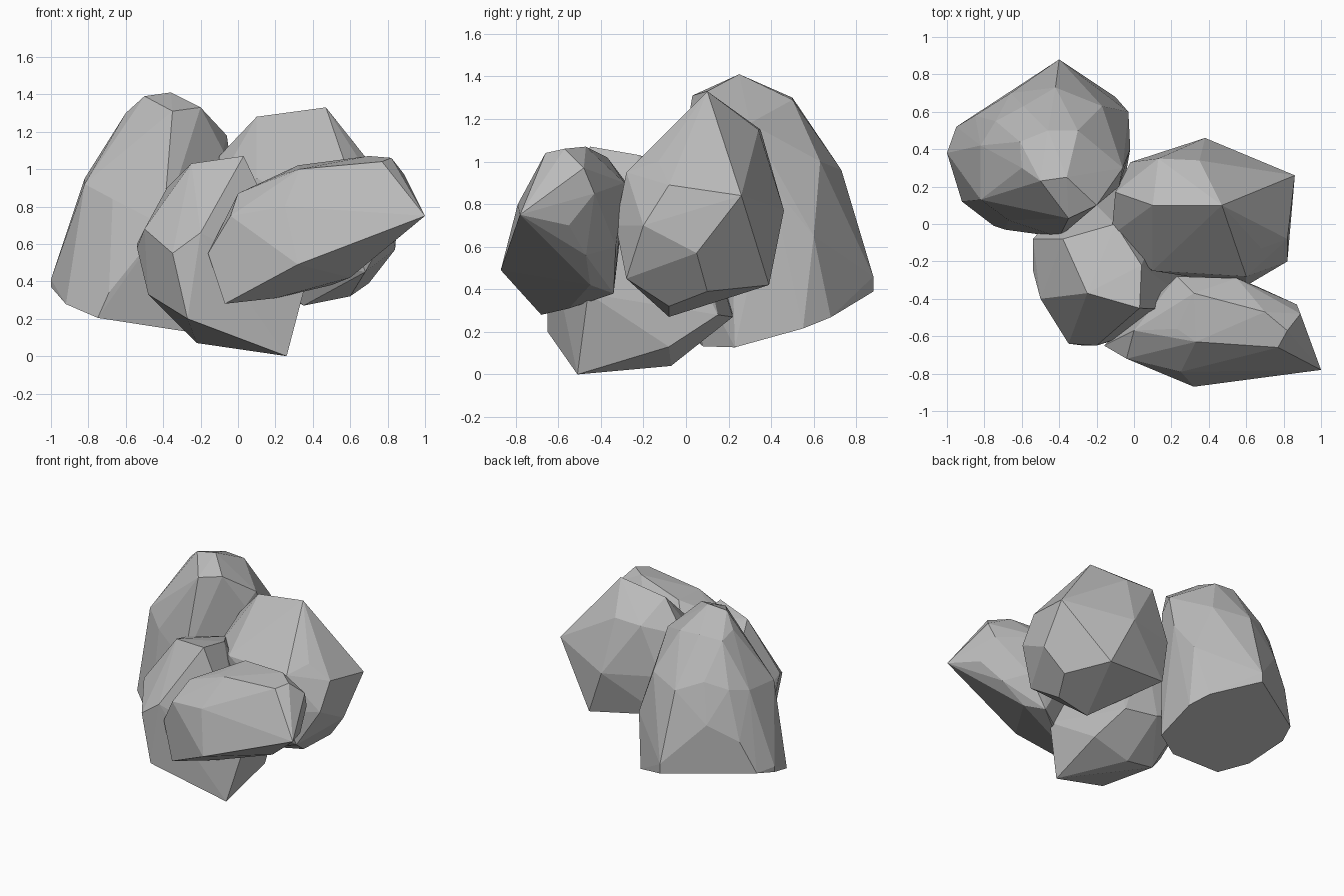
import bpy
import bmesh
import math
from mathutils import Vector


def remove_default_cube():
    cube = bpy.data.objects.get("Cube")
    if cube is not None:
        bpy.data.objects.remove(cube, do_unlink=True)


def make_material(name, colour):
    material = bpy.data.materials.new(name)
    material.use_nodes = True
    material.diffuse_color = colour
    shader = material.node_tree.nodes.get("Principled BSDF")
    shader.inputs["Base Color"].default_value = colour
    shader.inputs["Roughness"].default_value = .9
    return material


def make_rock(name, corners, material):
    """Wrap a faceted convex rock around its corner points."""
    mesh = bpy.data.meshes.new(name)
    builder = bmesh.new()
    for corner in corners:
        builder.verts.new(Vector(corner))

    hull = bmesh.ops.convex_hull(builder, input=builder.verts[:])
    leftover = set(hull["geom_interior"]) | set(hull["geom_unused"])
    inside = [item for item in leftover
              if isinstance(item, bmesh.types.BMVert) and item.is_valid]
    bmesh.ops.delete(builder, geom=inside, context="VERTS")

    # Merge nearly level triangles into broad stone facets
    bmesh.ops.dissolve_limit(builder, angle_limit=math.radians(3),
                             verts=builder.verts[:], edges=builder.edges[:])
    bmesh.ops.recalc_face_normals(builder, faces=builder.faces[:])
    builder.to_mesh(mesh)
    builder.free()

    mesh.materials.append(material)
    rock = bpy.data.objects.new(name, mesh)
    bpy.context.collection.objects.link(rock)
    return rock


def tilted_base(outline):
    """Lift a flat outline onto the sloping underside of the tall rock."""
    return [(x, y, .05 - .21 * x + .29 * y) for x, y in outline]


remove_default_cube()
stone_grey = make_material("stone grey", (.5, .5, .5, 1))

# Tall rock: flat tilted base, bulging flanks, rounded crown
tall_base = tilted_base([
    (-1, .38), (-.92, .12), (-.75, -.01), (-.28, .08), (-.05, .23),
    (-.03, .55), (-.1, .68), (-.4, .88), (-.95, .52),
])
tall_front_flank = [
    (-.82, .13, .92), (-.69, -.03, .34), (-.67, .02, .84), (-.4, -.07, .7),
    (-.02, .4, .9), (-.03, .6, .65), (-1, .38, .41),
]
tall_back_flank = [
    (-.4, .88, .46), (-.53, .78, .65), (-.66, .7, .75), (-.85, .58, .63),
    (-.59, .63, 1.03), (-.42, .73, .96), (-.74, .55, .98),
    (-.82, .42, .95), (-.17, .63, 1),
]
tall_crown = [
    (-.36, .25, 1.41), (-.5, .23, 1.39), (-.6, .3, 1.3), (-.61, .44, 1.27),
    (-.46, .5, 1.3), (-.3, .5, 1.29), (-.35, .03, 1.31), (-.2, .1, 1.33),
    (-.06, .3, 1.18), (-.08, .2, 1.1),
]
make_rock("tall_rock",
          tall_base + tall_front_flank + tall_back_flank + tall_crown,
          stone_grey)

# Middle rock: pointed foot and a broad sloping top
middle_foot = [
    (.26, -.51, 0), (-.22, -.07, .07), (0, -.07, .04), (.28, -.08, .13),
    (-.02, .22, .27), (.2, .15, .28), (-.27, -.65, .2), (-.48, -.3, .33),
    (.36, -.46, .38), (-.3, .2, .4),
]
middle_top = [
    (-.35, -.64, .55), (-.2, -.65, .66), (-.5, -.4, .68),
    (-.54, -.25, .58), (-.54, -.08, .6), (-.25, -.37, 1.03),
    (.03, -.45, 1.07), (.04, -.22, 1.03), (-.38, -.08, .9), (-.1, 0, .95),
]
make_rock("middle_rock", middle_foot + middle_top, stone_grey)

# Front rock: leaning wedge with one sharp tip
front_underside = [
    (.32, -.87, .49), (1, -.78, .75), (-.07, -.68, .28), (-.16, -.65, .55),
    (.2, -.55, .31), (.5, -.34, .38), (.6, -.45, .42), (.65, -.33, .6),
    (.9, -.55, .7), (.77, -.47, .56),
]
front_top = [
    (-.04, -.72, .75), (.25, -.79, .8), (.33, -.63, 1), (0, -.57, .87),
    (.23, -.56, .97), (.13, -.4, .88), (.77, -.66, 1.04), (.82, -.57, 1.06),
    (.7, -.47, 1.07), (.32, -.37, 1.02), (.23, -.28, .9), (.55, -.29, .9),
    (.89, -.48, .97), (.87, -.43, .85),
]
make_rock("front_rock", front_underside + front_top, stone_grey)

# Perched rock: wide facets, resting against the others
perched_lower = [
    (.35, -.08, .27), (.6, -.08, .32), (.53, .39, .42), (.7, .1, .39),
    (.84, .05, .57), (.82, -.2, .7), (0, .3, .5), (0, -.2, .6),
    (.6, -.33, .7), (.68, -.28, .45),
]
perched_upper = [
    (.47, .1, 1.33), (.1, .1, 1.28), (.13, .35, 1.15), (.35, .34, 1.15),
    (.38, .46, .77), (.86, .26, .84), (.82, -.08, .89), (.68, -.13, 1),
    (.6, -.28, .95), (-.12, -.06, .9), (-.1, .17, 1.07), (-.02, .33, .8),
    (.1, -.25, .95),
]
make_rock("perched_rock", perched_lower + perched_upper, stone_grey)
